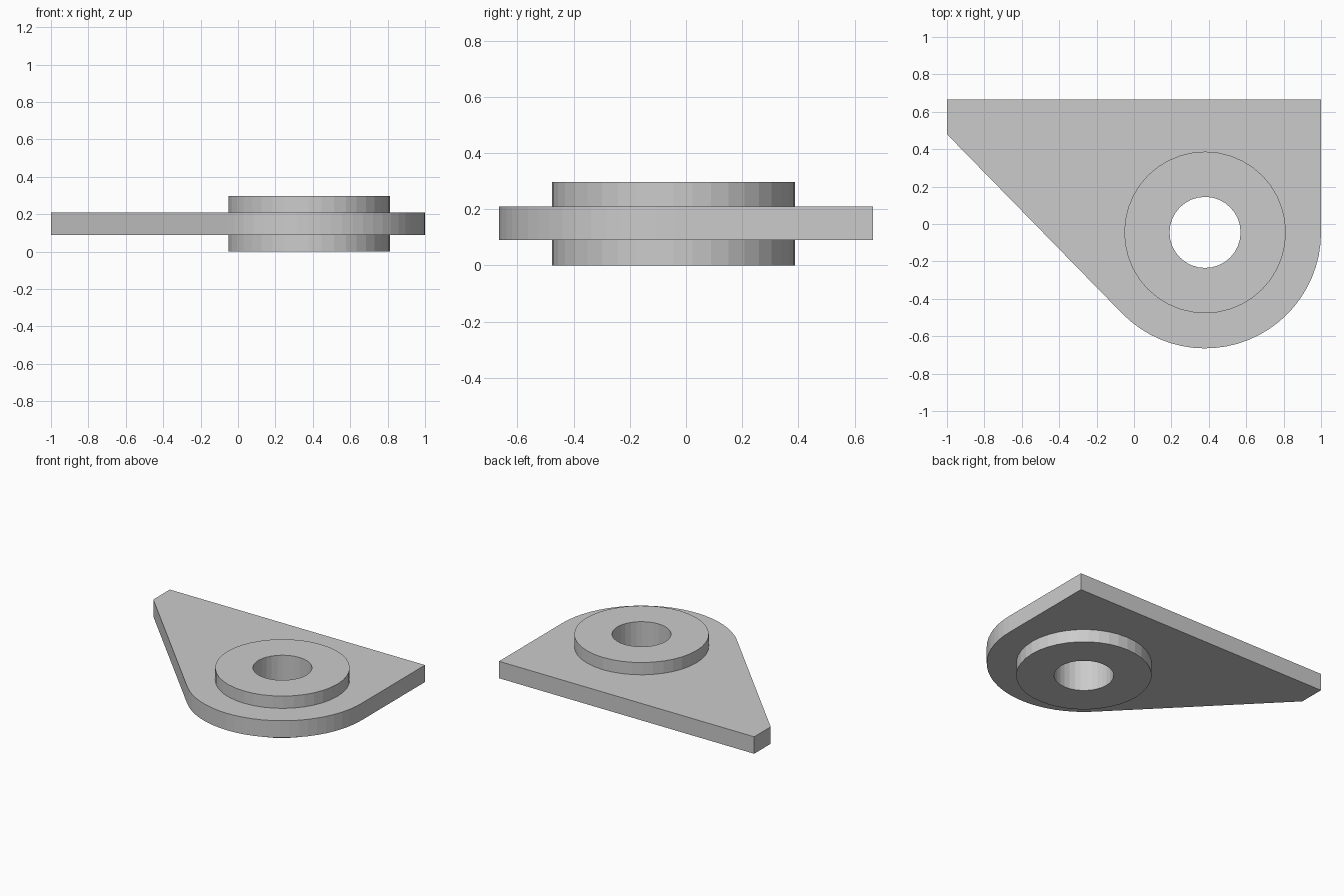
import bpy, bmesh, math

if "Cube" in bpy.data.objects:
    bpy.data.objects.remove(bpy.data.objects["Cube"])

CX, CY = 0.38, -0.045      # bore axis
R_END, R_HUB, R_BORE = 0.62, 0.432, 0.19
TOP = 0.665


def arc(r, a0, a1, n):
    return [(CX + r * math.cos(a0 + (a1 - a0) * i / n),
             CY + r * math.sin(a0 + (a1 - a0) * i / n)) for i in range(n + 1)]


def prism(name, pts, z0, z1):
    """Extrude a closed counter-clockwise outline from z0 to z1."""
    bm = bmesh.new()
    face = bm.faces.new([bm.verts.new((x, y, z0)) for x, y in pts])
    ext = bmesh.ops.extrude_face_region(bm, geom=[face], use_keep_orig=True)
    up = [v for v in ext["geom"] if isinstance(v, bmesh.types.BMVert)]
    bmesh.ops.translate(bm, verts=up, vec=(0, 0, z1 - z0))
    bmesh.ops.recalc_face_normals(bm, faces=bm.faces)
    mesh = bpy.data.meshes.new(name)
    bm.to_mesh(mesh)
    bm.free()
    ob = bpy.data.objects.new(name, mesh)
    bpy.context.collection.objects.link(ob)
    return ob


def combine(target, tool, operation):
    """Apply a boolean and discard the tool object."""
    mod = target.modifiers.new(operation.lower(), 'BOOLEAN')
    mod.object, mod.operation, mod.solver = tool, operation, 'EXACT'
    bpy.context.view_layer.objects.active = target
    bpy.ops.object.modifier_apply(modifier=mod.name)
    bpy.data.objects.remove(tool, do_unlink=True)


# Plate: straight back edge, slanted side tangent to the rounded end
corner = (-1.0, 0.48)
dx, dy = corner[0] - CX, corner[1] - CY
tangent = math.atan2(dy, dx) + math.acos(R_END / math.hypot(dx, dy))
outline = [(1.0, TOP), (-1.0, TOP), corner] + arc(R_END, tangent, 2 * math.pi, 24)
bracket = prism("bracket_plate", outline, 0.09, 0.21)

# Hub standing proud on both sides
combine(bracket, prism("hub", arc(R_HUB, 0, 2 * math.pi, 40)[:-1], 0.0, 0.297), 'UNION')

# Through bore
combine(bracket, prism("bore_cutter", arc(R_BORE, 0, 2 * math.pi, 32)[:-1], -0.1, 0.4), 'DIFFERENCE')
